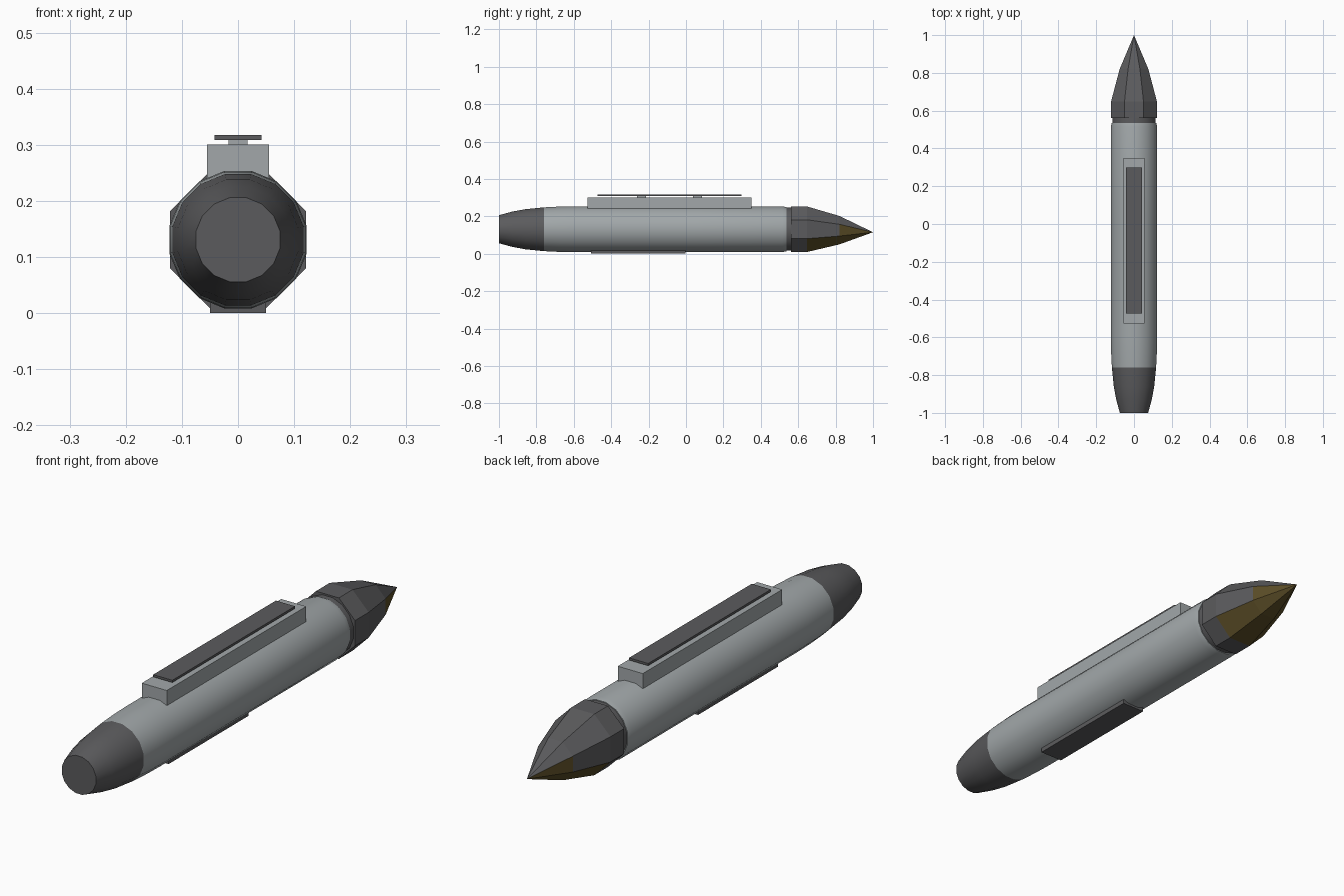
import bpy, bmesh, math

if "Cube" in bpy.data.objects:
    bpy.data.objects.remove(bpy.data.objects["Cube"])

CZ = 0.131  # height of the body axis


def material(name, rgb):
    m = bpy.data.materials.new(name)
    m.diffuse_color = (*rgb, 1)
    m.use_nodes = True
    m.node_tree.nodes["Principled BSDF"].inputs["Base Color"].default_value = m.diffuse_color
    return m


GREY = material("light_grey", (0.36, 0.39, 0.40))
DARK = material("dark_grey", (0.105, 0.105, 0.11))
OCHRE = material("dark_ochre", (0.105, 0.075, 0.02))


def finish(name, bm, mats, smooth=False):
    bmesh.ops.recalc_face_normals(bm, faces=bm.faces)
    me = bpy.data.meshes.new(name)
    bm.to_mesh(me)
    bm.free()
    ob = bpy.data.objects.new(name, me)
    bpy.context.collection.objects.link(ob)
    for m in mats:
        me.materials.append(m)
    if smooth:
        bpy.ops.object.select_all(action='DESELECT')
        ob.select_set(True)
        bpy.context.view_layer.objects.active = ob
        bpy.ops.object.shade_smooth_by_angle(angle=math.radians(35))
    return ob


def lathe(profile, sides, cap_back=False, cap_front=False):
    """Rings along y; each profile entry is (y, apothem, axis height)."""
    bm = bmesh.new()
    rings = []
    for y, a, z in profile:
        r = a / math.cos(math.pi / sides)
        ang = [2 * math.pi * (i + 0.5) / sides for i in range(sides)]
        rings.append([bm.verts.new((r * math.cos(t), y, z + r * math.sin(t))) for t in ang])
    for p, q in zip(rings, rings[1:]):
        for i in range(sides):
            j = (i + 1) % sides
            bm.faces.new((p[i], p[j], q[j], q[i]))
    if cap_back:
        bm.faces.new(rings[0])
    if cap_front:
        bm.faces.new(rings[-1])
    return bm


def round_part(name, pts, mat, **caps):
    finish(name, lathe([(y, a, CZ) for y, a in pts], 16, **caps), [mat], True)


def box(name, x, y0, y1, z0, z1, mat):
    bm = bmesh.new()
    bmesh.ops.create_cube(bm, size=1)
    for v in bm.verts:
        v.co = (v.co.x * 2 * x, y1 if v.co.y > 0 else y0, z1 if v.co.z > 0 else z0)
    finish(name, bm, [mat])


# Round body in two sections, tail and neck
round_part("tail_cone", [(-1, 0.075), (-0.93, 0.094), (-0.86, 0.107), (-0.76, 0.117)],
           DARK, cap_back=True)
round_part("rear_body", [(-0.76, 0.117), (-0.68, 0.121), (-0.6, 0.1225), (0.036, 0.1225)], GREY)
round_part("front_body", [(0.036, 0.1225), (0.515, 0.1225), (0.536, 0.118)], GREY, cap_front=True)
round_part("neck", [(0.53, 0.115), (0.57, 0.115)], DARK)

# Faceted eight-sided nose with ochre underside and sensor panels
bm = lathe([(0.562, 0.1215, CZ), (0.648, 0.1215, CZ), (0.82, 0.076, 0.126)], 8, cap_back=True)
front = [e for e in bm.edges if e.is_boundary]
tip = bm.verts.new((0, 1.0, 0.115))
for e in front:
    bm.faces.new((*e.verts, tip))
bm.normal_update()
bmesh.ops.recalc_face_normals(bm, faces=bm.faces)
for f in bm.faces:
    c = f.calc_center_median()
    low = f.normal.z < -0.3 and c.y > 0.65
    side = c.y > 0.83 and f.normal.z < 0.2
    f.material_index = 1 if low or side else 0
finish("faceted_nose", bm, [DARK, OCHRE])

# Mounting rail on top
box("mount_rail", 0.055, -0.526, 0.35, 0.235, 0.301, GREY)
box("mount_plate", 0.042, -0.473, 0.298, 0.309, 0.318, DARK)
for name, y in (("rear_standoff", -0.238), ("front_standoff", 0.062)):
    box(name, 0.017, y - 0.024, y + 0.024, 0.295, 0.312, GREY)

# Belly plate
box("belly_plate", 0.05, -0.508, -0.004, 0.0, 0.018, DARK)
